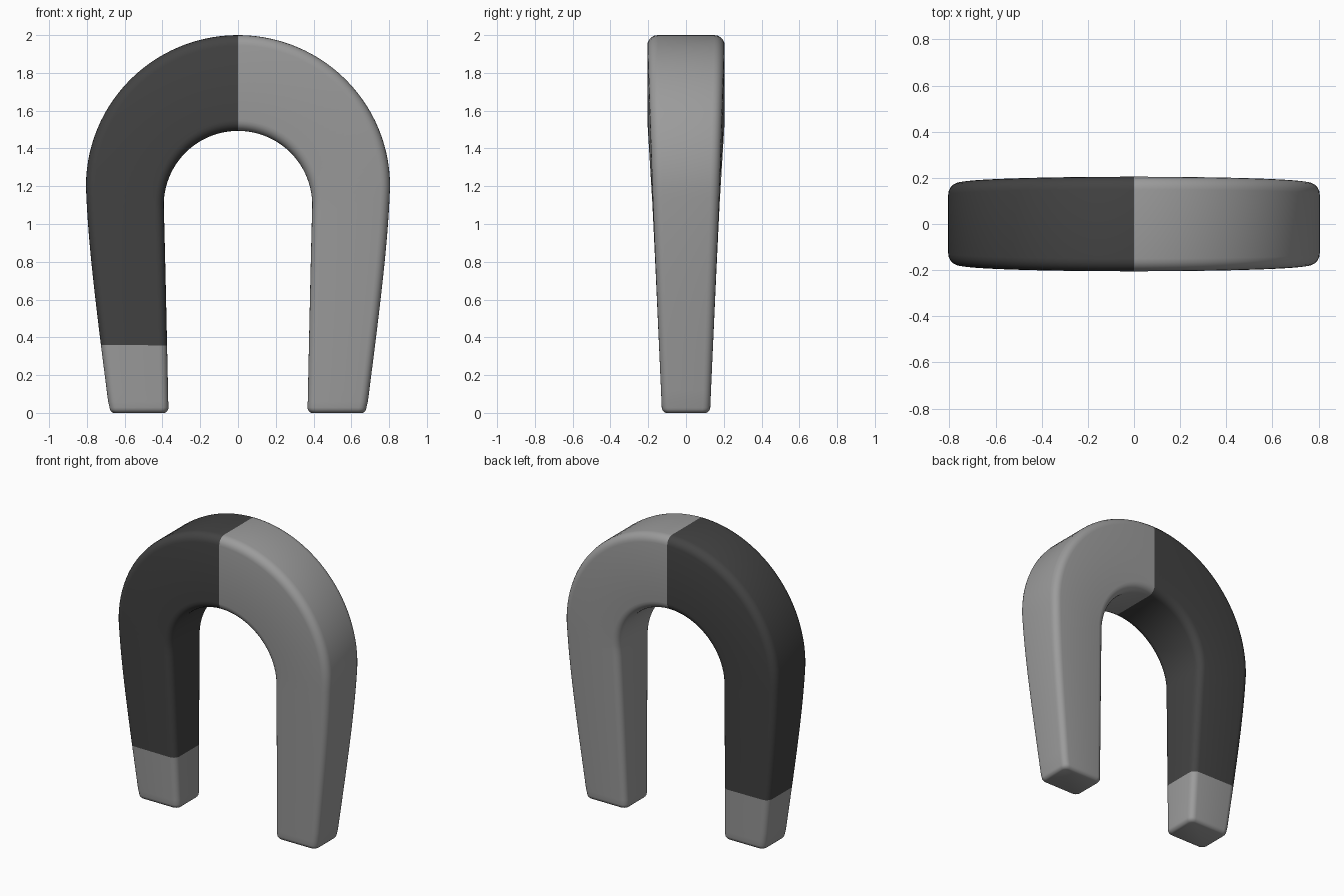
import bpy, bmesh, math
from mathutils import Vector

cube = bpy.data.objects.get("Cube")
if cube:
    bpy.data.objects.remove(cube)


def material(name, value):
    m = bpy.data.materials.new(name)
    m.use_nodes = True
    color = (value, value, value, 1)
    m.diffuse_color = color
    m.node_tree.nodes["Principled BSDF"].inputs["Base Color"].default_value = color
    return m


LEG, ARC, CORNER, END = 20, 28, 5, 0.03
TIP = LEG * 3 // 10


def section(inner, outer, inset=0.0):
    """Rounded rectangle spanning the inner and outer outlines."""
    mid = (inner + outer) / 2
    grow = min(mid.z / 1.75, 1)
    direction = (outer - inner).normalized()
    half_u = (outer - inner).length / 2 - inset
    half_y = 0.127 + 0.078 * grow - inset
    r = 0.04 + 0.015 * grow - inset * 0.6
    points = []
    for quarter in range(4):
        su = 1 if quarter in (0, 3) else -1
        sy = 1 if quarter < 2 else -1
        for k in range(CORNER + 1):
            a = math.pi / 2 * (quarter + k / CORNER)
            u = su * (half_u - r) + r * math.cos(a)
            y = sy * (half_y - r) + r * math.sin(a)
            points.append(mid + direction * u + Vector((0, y, 0)))
    return points


def leg_pair(v):
    """Inner and outer outline points of a tapered leg."""
    outer = Vector((0.68 + 0.153 * v - 0.028 * v ** 4, 0, 1.2 * v))
    inner = Vector((0.368 + 0.025 * v, 0, 1.2 * v - 0.1 * v ** 3))
    return inner, outer


# Half of the horseshoe: rounded foot, leg, then arch
rings = []
for k in range(5):
    a = math.pi / 2 * k / 5
    z = END * (1 - math.sin(a))
    inner, outer = leg_pair(0)
    rings.append(section(inner + Vector((0, 0, z)), outer + Vector((0, 0, z)),
                         END * (1 - math.cos(a))))
rings.reverse()
# Order the foot from its flat bottom upwards
for points, k in zip(rings, range(4, -1, -1)):
    z = END * (1 - math.sin(math.pi / 2 * k / 5)) - END * (1 - math.sin(math.pi * 0.4))
    for p in points:
        p.z = z
foot = len(rings)
for k in range(1, LEG + 1):
    rings.append(section(*leg_pair(k / LEG)))
for k in range(1, ARC + 1):
    a = math.pi / 2 * k / ARC
    c, s = math.cos(a), math.sin(a)
    rings.append(section(Vector((0.393 * c, 0, 1.1 + 0.393 * s)),
                         Vector((0.805 * c, 0, 1.2 + 0.8 * s))))
tip_ring = foot - 1 + TIP

# Join the half with its mirror image at the crown
bm = bmesh.new()
right_half = [[bm.verts.new((-p.x, p.y, p.z)) for p in ring] for ring in rings]
left_half = [[bm.verts.new(p) for p in ring] for ring in rings[:-1]]
loops = right_half + left_half[::-1]
count = len(loops[0])
for i, (lower, upper) in enumerate(zip(loops, loops[1:])):
    dark = tip_ring <= i < len(rings) - 1
    for j in range(count):
        n = (j + 1) % count
        face = bm.faces.new((lower[j], lower[n], upper[n], upper[j]))
        face.material_index = 1 if dark else 0
for end in (loops[0], loops[-1]):
    bm.faces.new(end)
bmesh.ops.recalc_face_normals(bm, faces=bm.faces)

mesh = bpy.data.meshes.new("horseshoe_magnet")
bm.to_mesh(mesh)
bm.free()
mesh.materials.append(material("light grey", 0.33))
mesh.materials.append(material("dark grey", 0.056))
magnet = bpy.data.objects.new("horseshoe_magnet", mesh)
bpy.context.collection.objects.link(magnet)
bpy.context.view_layer.objects.active = magnet
magnet.select_set(True)
bpy.ops.object.shade_smooth_by_angle(angle=math.radians(50))
